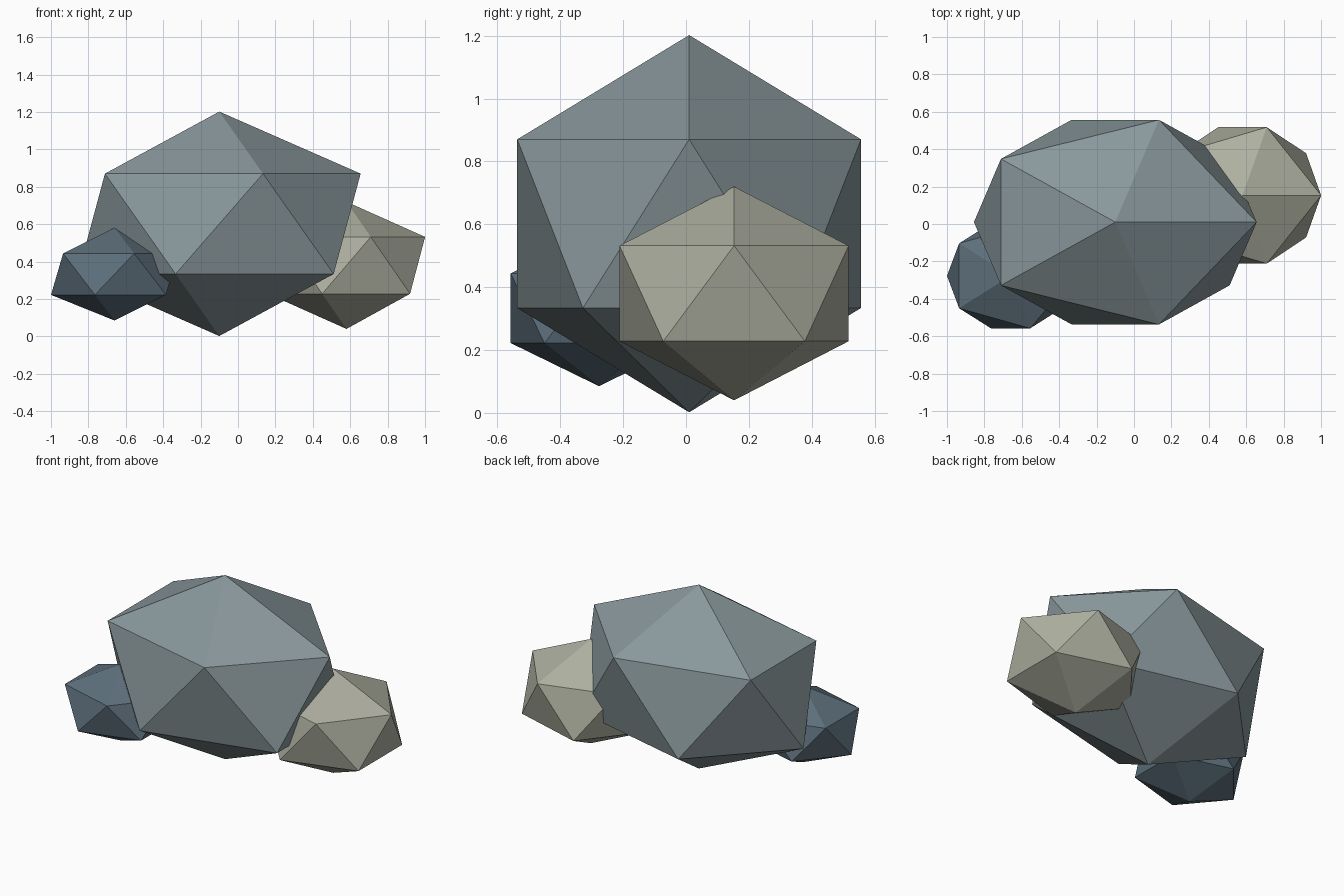
import bpy

if "Cube" in bpy.data.objects:
    bpy.data.objects.remove(bpy.data.objects["Cube"])


def rock(name, center, radii, color):
    """Flat-shaded icosahedron stretched into a boulder."""
    bpy.ops.mesh.primitive_ico_sphere_add(subdivisions=1, radius=1, location=center)
    ob = bpy.context.object
    ob.name = name
    ob.scale = radii
    bpy.ops.object.transform_apply(location=False, rotation=False, scale=True)
    bpy.ops.object.shade_flat()
    mat = bpy.data.materials.new(name + "_stone")
    mat.diffuse_color = (*color, 1)
    mat.use_nodes = True
    mat.node_tree.nodes["Principled BSDF"].inputs["Base Color"].default_value = mat.diffuse_color
    ob.data.materials.append(mat)


# Main boulder with two smaller stones leaning into it
rock("large_rock", (-0.10, 0.01, 0.602), (0.845, 0.643, 0.60), (0.25, 0.31, 0.33))
rock("pale_rock", (0.58, 0.153, 0.38), (0.47, 0.4285, 0.34), (0.42, 0.43, 0.35))
rock("dark_rock", (-0.66, -0.277, 0.333), (0.38, 0.33, 0.248), (0.11, 0.16, 0.20))
